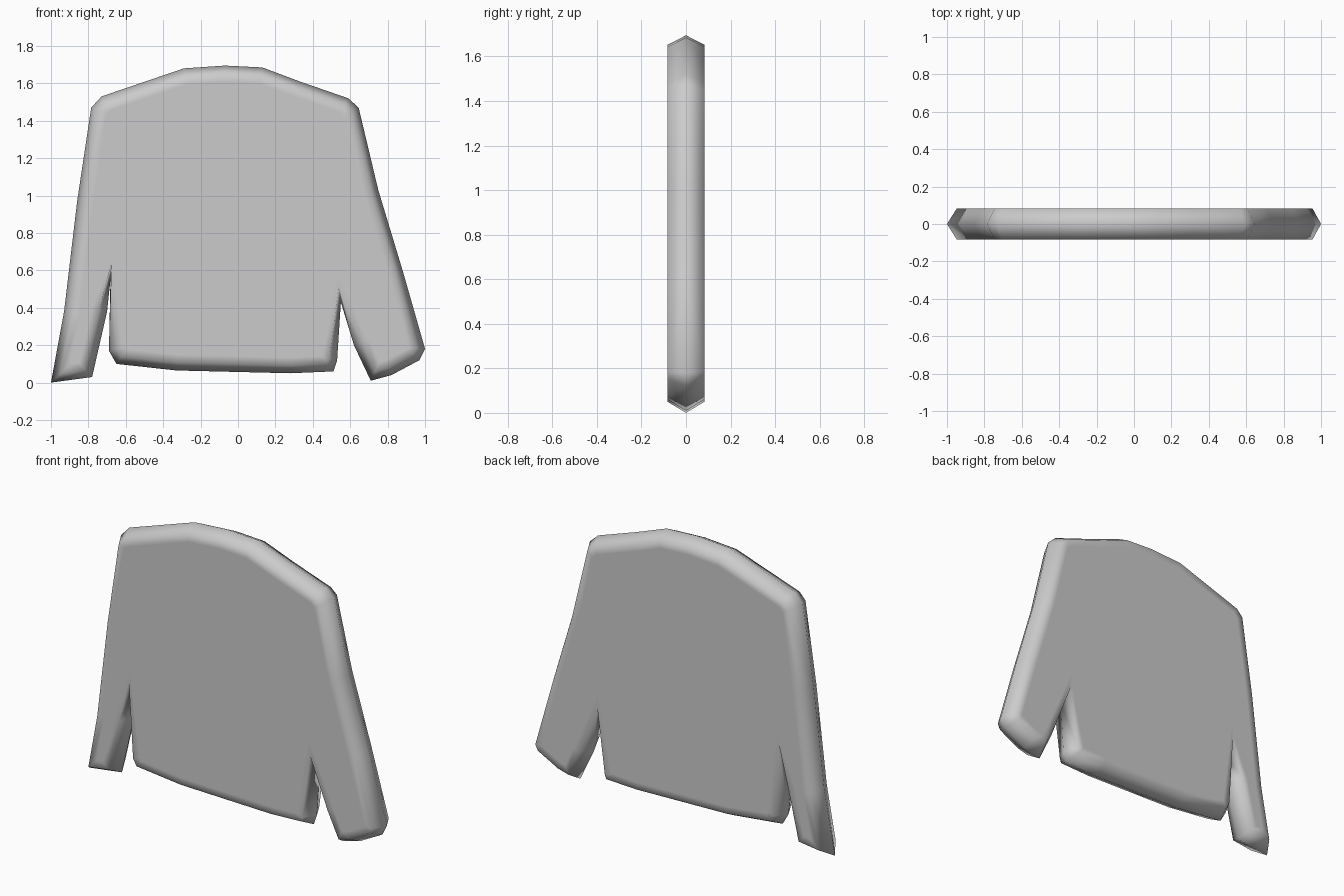
import bpy
import bmesh
from mathutils import Vector

cube = bpy.data.objects.get("Cube")
if cube:
    bpy.data.objects.remove(cube, do_unlink=True)

# Outline of the garment (x, z), clockwise from the right cuff
right_sleeve = [(-1.0, 0.0), (-0.93, 0.38), (-0.86, 0.97), (-0.785, 1.47)]
shoulders = [(-0.73, 1.53), (-0.29, 1.68), (-0.07, 1.695), (0.13, 1.685),
             (0.33, 1.61), (0.59, 1.52)]
left_sleeve = [(0.645, 1.47), (0.75, 1.03), (0.88, 0.6), (1.0, 0.18),
               (0.97, 0.12), (0.82, 0.04), (0.71, 0.01), (0.62, 0.2)]
hem = [(0.55, 0.43), (0.53, 0.12), (0.51, 0.06), (0.28, 0.05),
       (-0.33, 0.065), (-0.65, 0.1), (-0.69, 0.17)]
right_cuff = [(-0.682, 0.55), (-0.7, 0.38), (-0.78, 0.03)]
outline = [Vector(p) for p in
           right_sleeve + shoulders + left_sleeve + hem + right_cuff]
HALF_DEPTH = 0.082


def inset(points, distance):
    """Move a clockwise outline inwards, limiting the reach at sharp corners."""
    result = []
    for i, p in enumerate(points):
        a = (p - points[i - 1]).normalized()
        b = (points[(i + 1) % len(points)] - p).normalized()
        na, nb = Vector((a.y, -a.x)), Vector((b.y, -b.x))
        mid = (na + nb).normalized()
        reach = min(1 / max(mid.dot(na), 0.1), 2.2)
        result.append(p + mid * distance * reach)
    return result


def add_ring(bm, points, y):
    return [bm.verts.new((p.x, y, p.y)) for p in points]


def bridge(bm, first, second):
    for i in range(len(first)):
        bm.faces.new((first[i - 1], first[i], second[i], second[i - 1]))


# Ridge around the middle, slanted rim and flat panel on both sides
bm = bmesh.new()
ridge = add_ring(bm, outline, 0)
for y in (-HALF_DEPTH, HALF_DEPTH):
    rim = add_ring(bm, inset(outline, 0.042), y)
    panel = add_ring(bm, inset(outline, 0.085), y)
    bridge(bm, ridge, rim)
    bridge(bm, rim, panel)
    bm.faces.new(panel)
bmesh.ops.recalc_face_normals(bm, faces=bm.faces)
for face in bm.faces:
    face.smooth = True

mesh = bpy.data.meshes.new("sweater")
bm.to_mesh(mesh)
bm.free()
sweater = bpy.data.objects.new("sweater", mesh)
bpy.context.collection.objects.link(sweater)

# Plain grey cloth
cloth = bpy.data.materials.new("grey cloth")
cloth.use_nodes = True
colour = (0.6, 0.6, 0.6, 1)
cloth.diffuse_color = colour
cloth.node_tree.nodes["Principled BSDF"].inputs["Base Color"].default_value = colour
mesh.materials.append(cloth)
